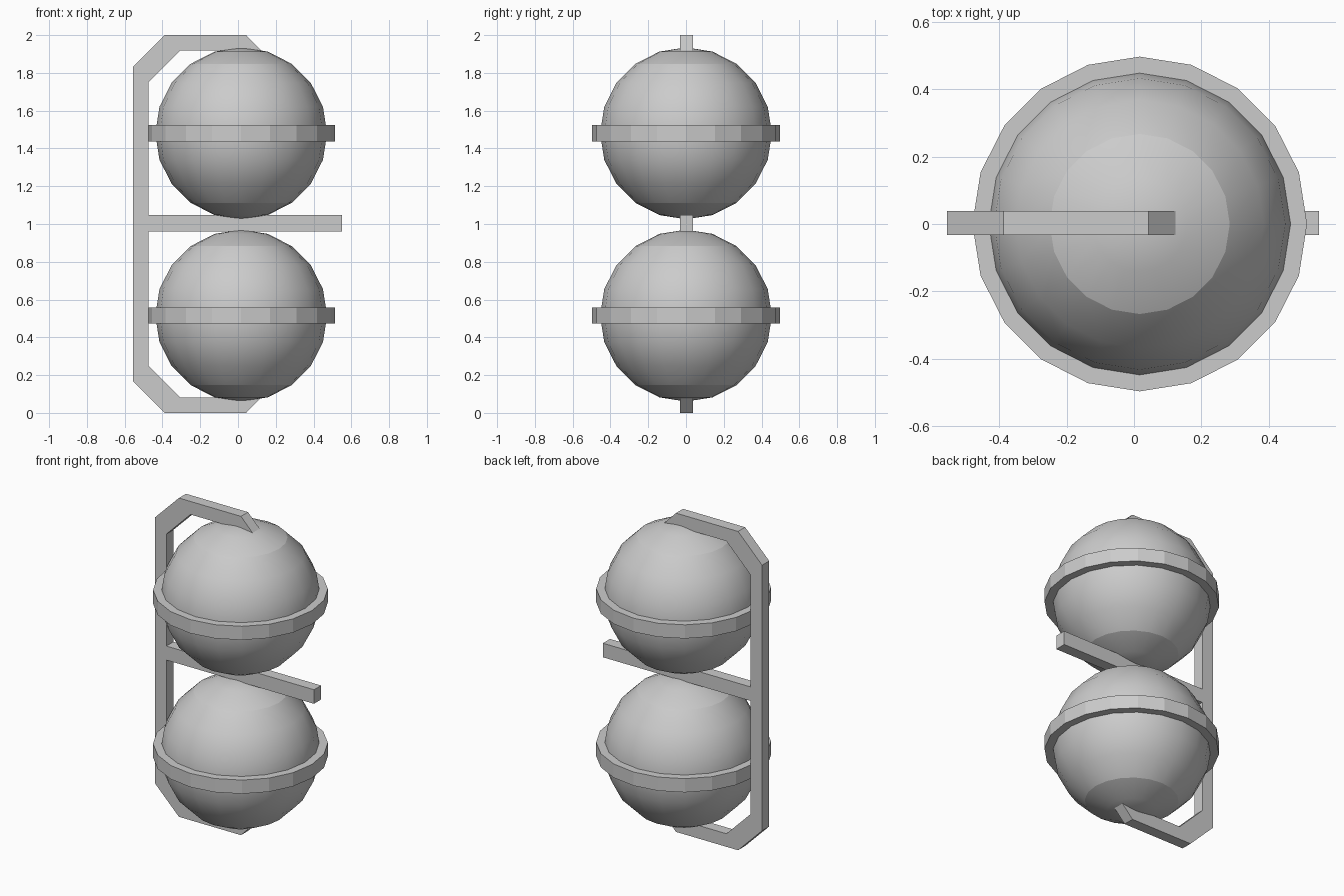
import bpy, bmesh, math

if "Cube" in bpy.data.objects:
    bpy.data.objects.remove(bpy.data.objects["Cube"])

CX = 0.017          # common axis of balls and rings
SIDES = 20


def add_mesh(name, bm):
    bmesh.ops.recalc_face_normals(bm, faces=bm.faces[:])
    mesh = bpy.data.meshes.new(name)
    bm.to_mesh(mesh)
    bm.free()
    obj = bpy.data.objects.new(name, mesh)
    bpy.context.collection.objects.link(obj)
    return obj


def add_ball(name, z, radius=0.455):
    bm = bmesh.new()
    bmesh.ops.create_uvsphere(bm, u_segments=SIDES, v_segments=10, radius=radius)
    # smooth ball with a crease around each end cap
    cap_z = radius * math.cos(math.radians(36))
    for f in bm.faces:
        f.smooth = True
    for e in bm.edges:
        if all(abs(abs(v.co.z) - cap_z) < 1e-3 for v in e.verts):
            e.smooth = False
    add_mesh(name, bm).location = (CX, 0, z)


def add_ring(name, z, outer=0.497, inner=0.44, half=0.043):
    bm = bmesh.new()
    loops = []
    for r, h in ((outer, -half), (outer, half), (inner, half), (inner, -half)):
        loops.append([bm.verts.new((r * math.cos(math.tau * i / SIDES),
                                    r * math.sin(math.tau * i / SIDES), h))
                      for i in range(SIDES)])
    for k in range(4):
        a, b = loops[k], loops[(k + 1) % 4]
        for i in range(SIDES):
            j = (i + 1) % SIDES
            bm.faces.new((a[i], a[j], b[j], b[i]))
    add_mesh(name, bm).location = (CX, 0, z)


# Lamps and their waist rings
for label, z in (("lower", 0.515), ("upper", 1.48)):
    add_ball(label + "_ball", z)
    add_ring(label + "_ring", z)

# Bracket: E-shaped outline with chamfered corners, extruded in y
lower_half = [(0.55, 0.96), (-0.475, 0.96), (-0.475, 0.25), (-0.307, 0.082),
              (0.123, 0.082), (0.043, 0.0), (-0.388, 0.0), (-0.555, 0.167)]
upper_half = [(x, 2.0 - z) for x, z in reversed(lower_half)]
upper_half[-1] = (0.55, 1.048)
upper_half[-2] = (-0.475, 1.048)
bm = bmesh.new()
face = bm.faces.new([bm.verts.new((x, -0.032, z)) for x, z in lower_half + upper_half])
ext = bmesh.ops.extrude_face_region(bm, geom=[face])
bmesh.ops.translate(bm, vec=(0, 0.07, 0),
                    verts=[g for g in ext["geom"] if isinstance(g, bmesh.types.BMVert)])
add_mesh("bracket", bm)
